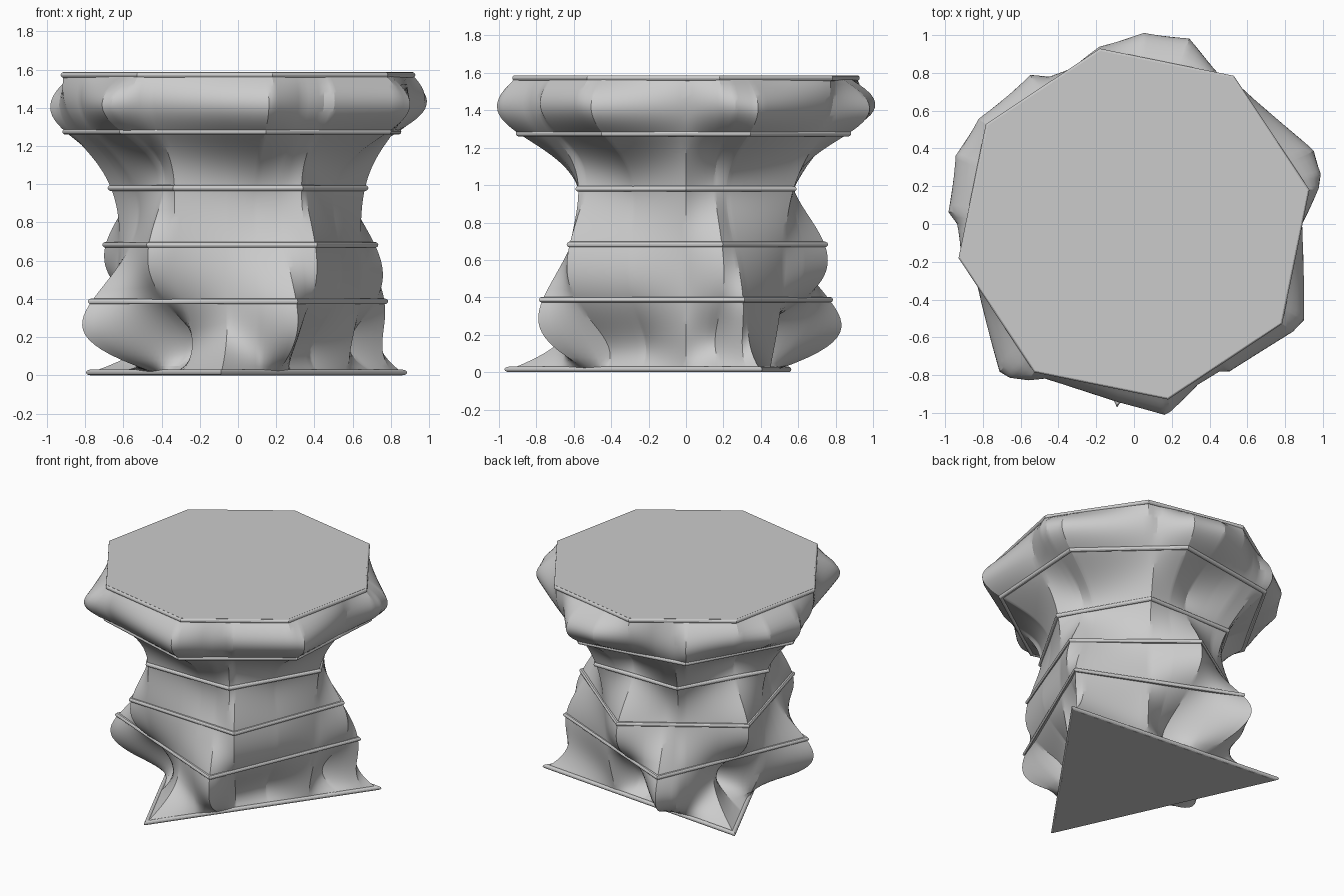
import bpy
import bmesh
from math import sin, cos, pi, radians, sqrt

cube = bpy.data.objects.get("Cube")
if cube:
    bpy.data.objects.remove(cube, do_unlink=True)

grey = bpy.data.materials.new("plain grey")
grey.use_nodes = True
COLOUR = (0.6, 0.6, 0.6, 1)
grey.diffuse_color = COLOUR
grey.node_tree.nodes["Principled BSDF"].inputs["Base Color"].default_value = COLOUR

TUBE = 0.015
# Polygon sections from floor to seat: name, sides, corner radius, turn, height
SECTIONS = [
    ("triangle", 3, 0.945, 24.7, 0.015),
    ("square", 4, 0.825, 21.7, 0.387),
    ("pentagon", 5, 0.742, 15, 0.683),
    ("hexagon", 6, 0.665, 0, 0.98),
    ("heptagon", 7, 0.905, 22, 1.275),
    ("octagon", 8, 0.93, 11, 1.572),
]


def make_object(name, bm, smooth=True):
    bmesh.ops.recalc_face_normals(bm, faces=bm.faces)
    mesh = bpy.data.meshes.new(name)
    bm.to_mesh(mesh)
    bm.free()
    mesh.materials.append(grey)
    obj = bpy.data.objects.new(name, mesh)
    bpy.context.collection.objects.link(obj)
    if smooth:
        bpy.ops.object.select_all(action='DESELECT')
        obj.select_set(True)
        bpy.context.view_layer.objects.active = obj
        bpy.ops.object.shade_smooth_by_angle(angle=radians(25))
    return obj


def bridge(bm, loops, closed=False):
    """Join successive closed loops of vertices with quads."""
    pairs = list(zip(loops, loops[1:]))
    if closed:
        pairs.append((loops[-1], loops[0]))
    for low, high in pairs:
        for i in range(len(low)):
            j = (i + 1) % len(low)
            bm.faces.new((low[i], low[j], high[j], high[i]))


def polygon_radius(section, degrees):
    """Distance from the axis to the polygon's edge in one direction."""
    _, n, r, turn, _ = section
    step = 360 / n
    off = (degrees - turn) % step - step / 2
    return r * cos(pi / n) / cos(radians(off))


def blend(knots, t):
    """Weights of the single smooth curve through all the sections."""
    weights = []
    for a in knots:
        w = 1
        for b in knots:
            if b != a:
                w *= (t - b) / (a - b)
        weights.append(w)
    return weights


# Lofted body: every direction follows one curve through the six polygons
corners = {round((s[3] + 360 * i / s[1]) % 360, 1) for s in SECTIONS for i in range(s[1])}
spread = {float(d) for d in range(0, 360, 2) if all(abs(d - c) > 0.5 for c in corners)}
angles = sorted(corners | spread)
radii = [[polygon_radius(s, d) for d in angles] for s in SECTIONS]

# Spacing along the loft is the mean distance between sections
knots = [0]
for k in range(len(SECTIONS) - 1):
    rise = SECTIONS[k + 1][4] - SECTIONS[k][4]
    gaps = [sqrt(rise ** 2 + (a - b) ** 2) for a, b in zip(radii[k], radii[k + 1])]
    knots.append(knots[-1] + sum(gaps) / len(gaps))

bm = bmesh.new()
loops = []
STEPS = 14
for k in range(len(knots) - 1):
    for step in range(STEPS + (k == len(knots) - 2)):
        w = blend(knots, knots[k] + (knots[k + 1] - knots[k]) * step / STEPS)
        z = sum(a * s[4] for a, s in zip(w, SECTIONS))
        loop = []
        for i, d in enumerate(angles):
            r = sum(a * row[i] for a, row in zip(w, radii))
            loop.append(bm.verts.new((r * cos(radians(d)), r * sin(radians(d)), z)))
        loops.append(loop)
bridge(bm, loops)
make_object("lofted_body", bm)


# Round rods mitred around each polygon
def rod_ring(section, sides=12):
    name, n, r, turn, z = section
    bm = bmesh.new()
    loops = []
    for i in range(n):
        a = radians(turn + 360 * i / n)
        loop = []
        for j in range(sides):
            b = 2 * pi * j / sides
            out = r + TUBE * cos(b) / cos(pi / n)
            loop.append(bm.verts.new((out * cos(a), out * sin(a), z + TUBE * sin(b))))
        loops.append(loop)
    bridge(bm, loops, closed=True)
    make_object(name + "_rod", bm)


# Flat plates closing the top and the bottom
def plate(name, section, low, high):
    _, n, r, turn, _ = section
    r += 0.004
    bm = bmesh.new()
    loops = []
    for z in (low, high):
        loops.append([bm.verts.new((r * cos(radians(turn + 360 * i / n)),
                                    r * sin(radians(turn + 360 * i / n)), z))
                      for i in range(n)])
    bridge(bm, loops)
    for loop in loops:
        bm.faces.new(loop)
    make_object(name, bm, smooth=False)


for section in SECTIONS:
    rod_ring(section)

floor, seat = SECTIONS[0], SECTIONS[-1]
plate("base_plate", floor, 0, floor[4])
plate("seat_top", seat, seat[4], seat[4] + TUBE)
